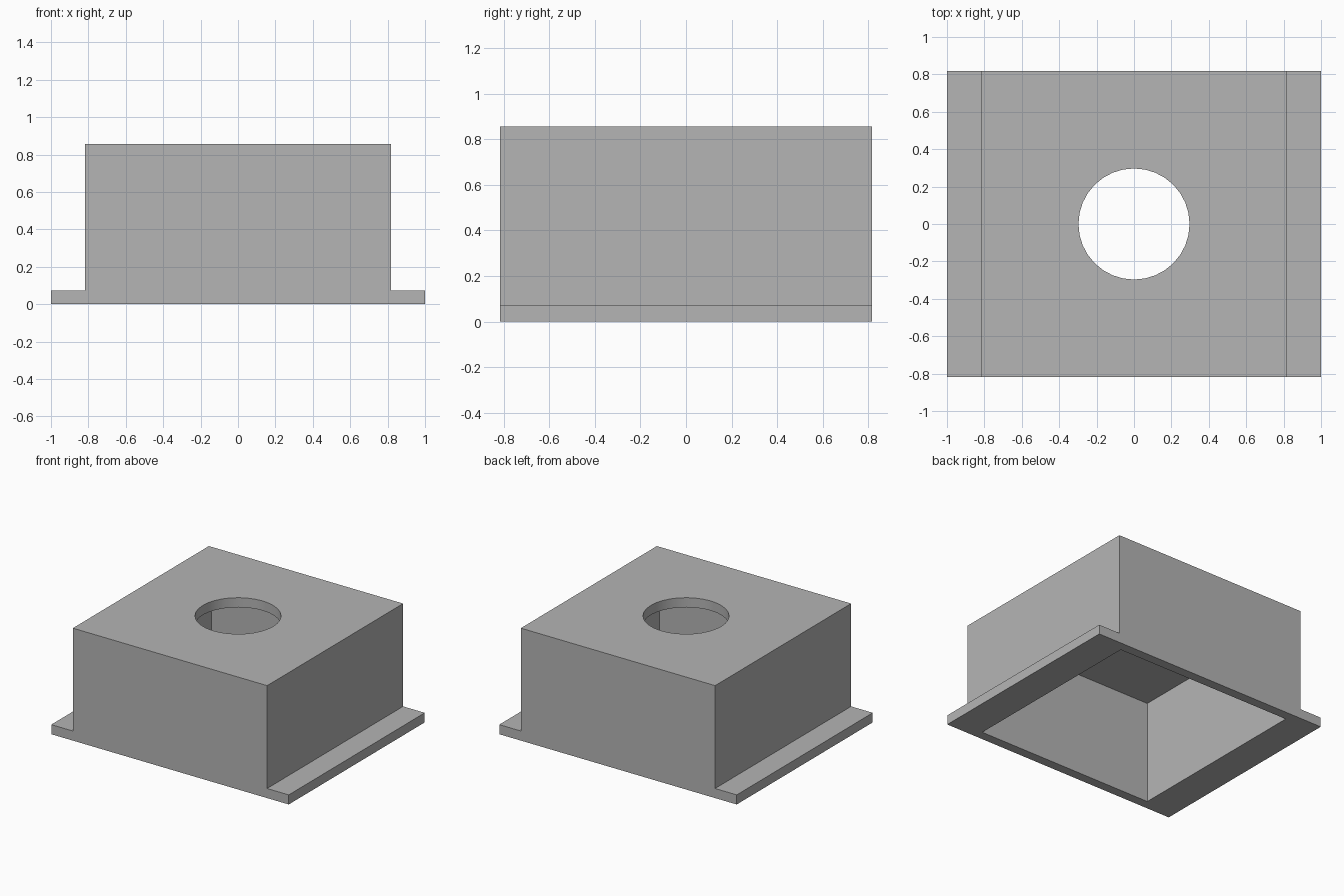
import bpy
import bmesh
import math

HALF_LENGTH = 1.0
HALF_BODY = 0.818
WALL = 0.073
HEIGHT = 0.856
HOLE_RADIUS = 0.297

if "Cube" in bpy.data.objects:
    bpy.data.objects.remove(bpy.data.objects["Cube"])

grey = bpy.data.materials.new("plain grey")
grey.use_nodes = True
colour = (0.46, 0.46, 0.46, 1)
grey.diffuse_color = colour
grey.node_tree.nodes["Principled BSDF"].inputs["Base Color"].default_value = colour


def extruded_profile(name, points, half_depth):
    """Extrude an x-z outline along y into a closed solid."""
    mesh = bpy.data.meshes.new(name)
    bm = bmesh.new()
    face = bm.faces.new([bm.verts.new((x, -half_depth, z)) for x, z in points])
    result = bmesh.ops.extrude_face_region(bm, geom=[face])
    moved = [v for v in result["geom"] if isinstance(v, bmesh.types.BMVert)]
    bmesh.ops.translate(bm, verts=moved, vec=(0, 2 * half_depth, 0))
    bmesh.ops.recalc_face_normals(bm, faces=bm.faces)
    bm.to_mesh(mesh)
    bm.free()
    obj = bpy.data.objects.new(name, mesh)
    bpy.context.collection.objects.link(obj)
    return obj


def cut(target, cutter):
    """Subtract the cutter from the target, then discard it."""
    cutter.hide_render = True
    mod = target.modifiers.new(cutter.name, 'BOOLEAN')
    mod.operation = 'DIFFERENCE'
    mod.solver = 'EXACT'
    mod.object = cutter
    bpy.ops.object.select_all(action='DESELECT')
    target.select_set(True)
    bpy.context.view_layer.objects.active = target
    bpy.ops.object.modifier_apply(modifier=mod.name)
    bpy.data.objects.remove(cutter)


# Box with a mounting flange on each side
right_half = [(HALF_LENGTH, 0), (HALF_LENGTH, WALL), (HALF_BODY, WALL), (HALF_BODY, HEIGHT)]
outline = right_half + [(-x, z) for x, z in reversed(right_half)]
housing = extruded_profile("flanged_housing", outline, HALF_BODY)
housing.data.materials.append(grey)

# Open underside cavity
inner = HALF_BODY - WALL
ceiling = HEIGHT - WALL
cavity = extruded_profile(
    "cavity_cutter",
    [(-inner, -0.2), (inner, -0.2), (inner, ceiling), (-inner, ceiling)], inner)
cut(housing, cavity)

# Round opening through the top
bpy.ops.mesh.primitive_cylinder_add(
    vertices=32, radius=HOLE_RADIUS, depth=0.4, location=(0, 0, HEIGHT))
hole = bpy.context.object
hole.name = "hole_cutter"
cut(housing, hole)

bpy.ops.object.shade_smooth_by_angle(angle=math.radians(30))
